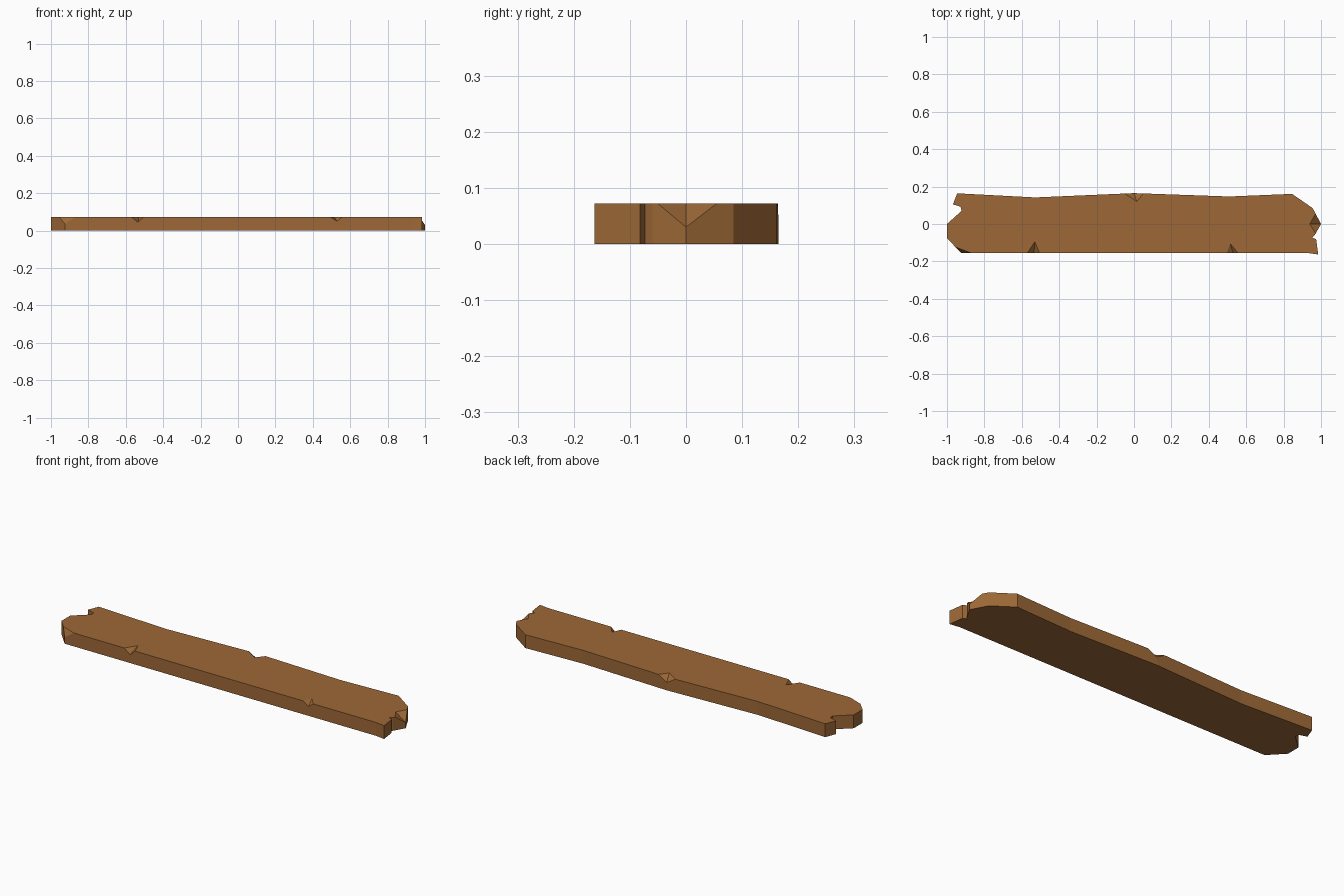
import bpy, bmesh
from mathutils import Vector

if "Cube" in bpy.data.objects:
    bpy.data.objects.remove(bpy.data.objects["Cube"])

THICK = 0.072

# Plank outline, counter-clockwise from the front left corner.
# Optional chip: (length along previous edge, length along next edge, apex height, inner point)
OUTLINE = [
    ((-0.925, -0.155), (0.044, 0.055, 0.035, None)),
    ((-0.535, -0.155), (0.035, 0.03, 0.045, (-0.53, -0.095))),
    ((0.53, -0.155), (0.035, 0.026, 0.05, (0.515, -0.105))),
    ((0.93, -0.155), None),
    ((0.985, -0.163), None),
    ((0.974, -0.082), None),
    ((0.953, -0.073), None),
    ((0.966, -0.06), None),
    ((1.0, 0.0), (0.058, 0.062, 0.03, (0.94, 0.0))),
    ((0.955, 0.085), None),
    ((0.845, 0.161), None),
    ((0.51, 0.147), None),
    ((0.0, 0.165), (0.05, 0.05, 0.042, (0.015, 0.12))),
    ((-0.53, 0.142), None),
    ((-0.945, 0.164), None),
    ((-0.968, 0.105), None),
    ((-0.927, 0.092), None),
    ((-0.922, 0.07), None),
    ((-1.0, 0.0), None),
    ((-1.0, -0.075), None),
]


def build_plank():
    bm = bmesh.new()
    n = len(OUTLINE)
    pts = [Vector(p) for p, _ in OUTLINE]
    add = lambda p, z: bm.verts.new((p[0], p[1], z))
    bottom = [add(p, 0) for p in pts]
    top, arrive, leave = [], [], []
    for i, (p, chip) in enumerate(OUTLINE):
        if chip is None:
            v = add(p, THICK)
            top.append(v)
            arrive.append([v])
            leave.append([v])
            continue
        # Chipped edge: lowered apex with rim points on both sides
        back, ahead, z, inner = chip
        a = add(pts[i] + (pts[i - 1] - pts[i]).normalized() * back, THICK)
        b = add(pts[i] + (pts[(i + 1) % n] - pts[i]).normalized() * ahead, THICK)
        apex = add(p, z)
        arrive.append([apex, a])
        leave.append([b, apex])
        if inner:
            c = add(inner, THICK)
            top += [a, c, b]
            bm.faces.new((a, apex, c))
            bm.faces.new((apex, b, c))
        else:
            top += [a, b]
            bm.faces.new((a, apex, b))
    # Top, underside and edge faces
    bm.faces.new(top)
    bm.faces.new(bottom[::-1])
    for i in range(n):
        j = (i + 1) % n
        bm.faces.new([bottom[i], bottom[j]] + arrive[j] + leave[i])
    bmesh.ops.recalc_face_normals(bm, faces=bm.faces)
    mesh = bpy.data.meshes.new("plank")
    bm.to_mesh(mesh)
    bm.free()
    return mesh


wood = bpy.data.materials.new("brown wood")
wood.diffuse_color = (0.34, 0.14, 0.038, 1)
wood.use_nodes = True
wood.node_tree.nodes["Principled BSDF"].inputs["Base Color"].default_value = wood.diffuse_color

plank = bpy.data.objects.new("plank", build_plank())
plank.data.materials.append(wood)
bpy.context.collection.objects.link(plank)
